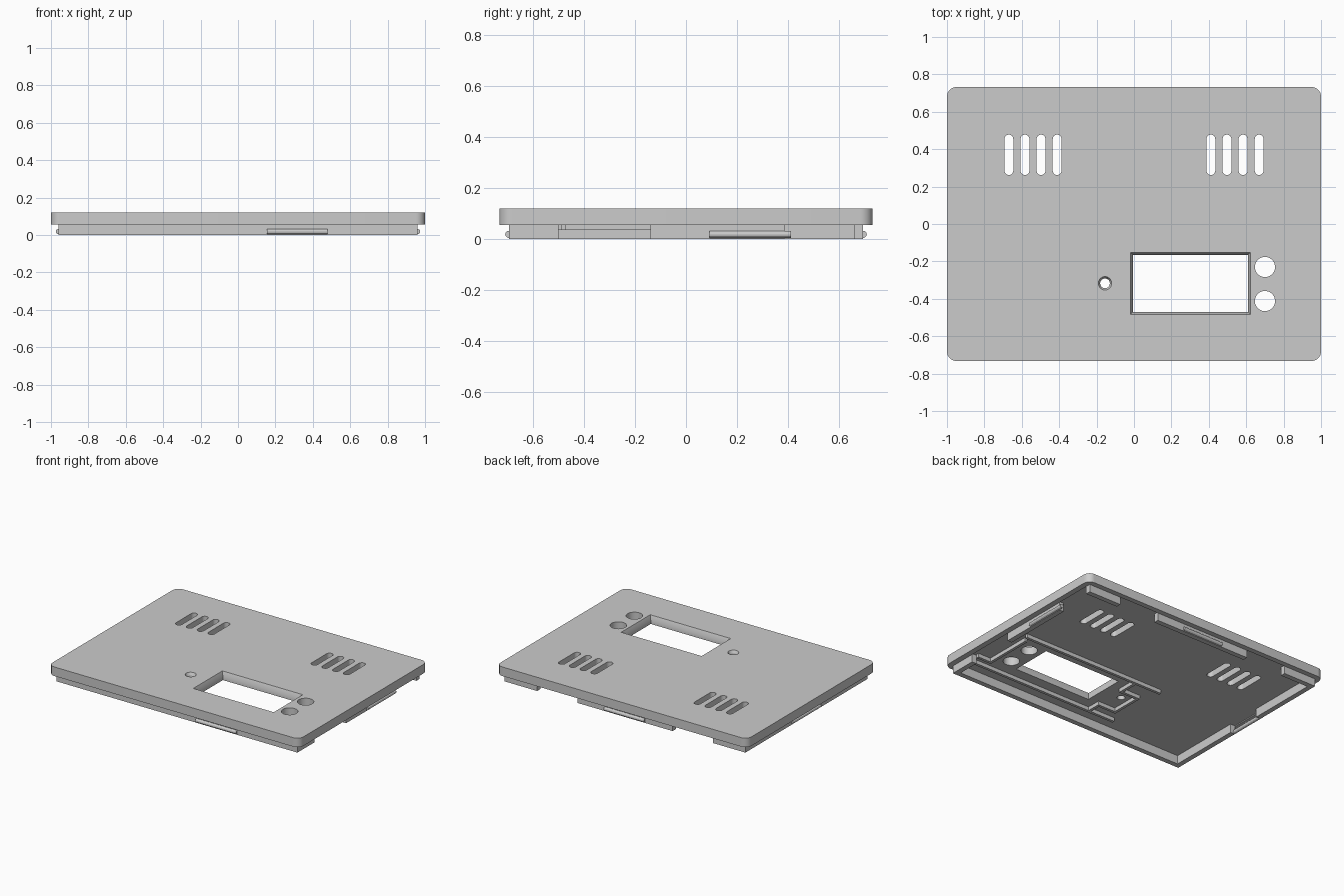
import bpy, bmesh, math
from mathutils import Vector, Matrix

if "Cube" in bpy.data.objects:
    bpy.data.objects.remove(bpy.data.objects["Cube"])

GREY = bpy.data.materials.new("plain grey plastic")
GREY.use_nodes = True
GREY.diffuse_color = (0.6, 0.6, 0.6, 1)
GREY.node_tree.nodes["Principled BSDF"].inputs["Base Color"].default_value = (0.6, 0.6, 0.6, 1)


def finish(name, bm):
    bmesh.ops.recalc_face_normals(bm, faces=bm.faces)
    mesh = bpy.data.meshes.new(name)
    bm.to_mesh(mesh)
    bm.free()
    obj = bpy.data.objects.new(name, mesh)
    bpy.context.collection.objects.link(obj)
    mesh.materials.append(GREY)
    return obj


def rounded(cx, cy, hx, hy, r, seg=8):
    """Outline of a rounded rectangle; a circle when hx = hy = r."""
    pts = []
    for k, (sx, sy) in enumerate([(1, 1), (-1, 1), (-1, -1), (1, -1)]):
        for i in range(seg + 1):
            a = math.pi / 2 * (k + i / seg)
            p = (cx + sx * (hx - r) + r * math.cos(a), cy + sy * (hy - r) + r * math.sin(a))
            if not pts or (Vector(p) - Vector(pts[-1])).length > 1e-5:
                pts.append(p)
    if (Vector(pts[0]) - Vector(pts[-1])).length < 1e-5:
        pts.pop()
    return pts


def prism(name, low, z0, z1, high=None):
    bm = bmesh.new()
    a = [bm.verts.new((x, y, z0)) for x, y in low]
    b = [bm.verts.new((x, y, z1)) for x, y in (high or low)]
    bm.faces.new(a)
    bm.faces.new(b)
    for i in range(len(a)):
        j = (i + 1) % len(a)
        bm.faces.new((a[i], a[j], b[j], b[i]))
    return finish(name, bm)


def block(name, x0, x1, y0, y1, z0, z1):
    return prism(name, [(x0, y0), (x1, y0), (x1, y1), (x0, y1)], z0, z1)


def cut(target, cutter):
    mod = target.modifiers.new("cut", 'BOOLEAN')
    mod.operation = 'DIFFERENCE'
    mod.solver = 'EXACT'
    mod.object = cutter
    bpy.context.view_layer.objects.active = target
    bpy.ops.object.modifier_apply(modifier=mod.name)
    bpy.data.objects.remove(cutter)


# Lid plate with a shallow recess below
TOP, RIM, FLOOR = 0.12, 0.055, 0.062
lid = prism("lid", rounded(0, 0, 1, 0.732, 0.05), RIM, TOP)
cut(lid, prism("recess", rounded(0, 0, 0.96, 0.695, 0.02, 4), 0, FLOOR))

# Vent slots, two groups of four
for start in (-0.669, 0.411):
    for i in range(4):
        cut(lid, prism("slot", rounded(start + i * 0.086, 0.37, 0.0235, 0.108, 0.0235), 0, 0.2))

# Button holes and countersunk indicator hole
for y in (-0.23, -0.412):
    cut(lid, prism("button_hole", rounded(0.7, y, 0.054, 0.054, 0.054), 0, 0.2))
cut(lid, prism("indicator_hole", rounded(-0.155, -0.317, 0.026, 0.026, 0.026, 6), 0, 0.2))
cut(lid, prism("countersink", rounded(-0.155, -0.317, 0.026, 0.026, 0.026, 6), 0.1, 0.1201,
               rounded(-0.155, -0.317, 0.036, 0.036, 0.036, 6)))


# Display window with tapered sides
def window(g):
    return [(-0.005 - g, -0.47 - g), (0.61 + g, -0.47 - g), (0.61 + g, -0.165 + g), (-0.005 - g, -0.165 + g)]


cut(lid, prism("window", window(0), 0, 0.2))
cut(lid, prism("window_taper", window(0), 0.09, 0.1201, window(0.013)))
bpy.ops.object.select_all(action='DESELECT')
lid.select_set(True)
bpy.context.view_layer.objects.active = lid
bpy.ops.object.shade_smooth_by_angle(angle=math.radians(25))

# Locating lip segments below the plate
X, Y, T = 0.96, 0.695, 0.036
UP = FLOOR + 0.003
block("front_lip", -X, X, -Y, -Y + T, 0, UP)
for i, (a, b) in enumerate([(-X, -0.7), (-0.38, 0.38), (0.7, X)]):
    block(f"back_lip_{i + 1}", a, b, Y - T, Y, 0, UP)
for i, (a, b) in enumerate([(-Y + T, -0.5), (-0.14, 0.387)]):
    block(f"left_lip_{i + 1}", X - T, X, a, b, 0, UP)
for i, (a, b) in enumerate([(-Y + T, -0.12), (0.14, Y - T)]):
    block(f"right_lip_{i + 1}", -X, -X + T, a, b, 0, UP)


# Rounded snap ridges on the lips
def ridge(name, centre, length, axis):
    bm = bmesh.new()
    bmesh.ops.create_cone(bm, cap_ends=True, segments=12, radius1=0.014, radius2=0.014, depth=length)
    turn = Matrix.Rotation(math.pi / 2, 4, 'Y' if axis == 'X' else 'X')
    bmesh.ops.transform(bm, matrix=Matrix.Translation(centre) @ turn, verts=bm.verts)
    finish(name, bm)


ridge("front_snap", (0.317, -Y, 0.018), 0.325, 'X')
ridge("back_snap", (0, Y, 0.018), 0.32, 'X')
ridge("left_snap", (X, 0.252, 0.018), 0.32, 'Y')
ridge("right_snap", (-X, 0.01, 0.018), 0.32, 'Y')


# Ribs that hold the display board under the lid
def rib(name, a, b, bottom=0.035, half=0.01):
    block(name, min(a[0], b[0]) - half, max(a[0], b[0]) + half,
          min(a[1], b[1]) - half, max(a[1], b[1]) + half, bottom, UP)


rib("board_rib_back", (-0.28, -0.08), (0.84, -0.08))
rib("board_rib_front", (-0.28, -0.555), (0.88, -0.555))
rib("board_rib_side", (0.82, -0.48), (0.82, -0.13))
rib("board_rib_corner", (0.82, -0.48), (0.92, -0.48))
for side, outer, inner in (("front", -0.555, -0.455), ("back", -0.08, -0.225)):
    rib(f"indicator_stop_{side}", (-0.08, outer), (-0.08, inner))
    rib(f"indicator_step_{side}", (-0.08, inner), (-0.22, inner))
rib("indicator_rib", (-0.22, -0.455), (-0.22, -0.225))
